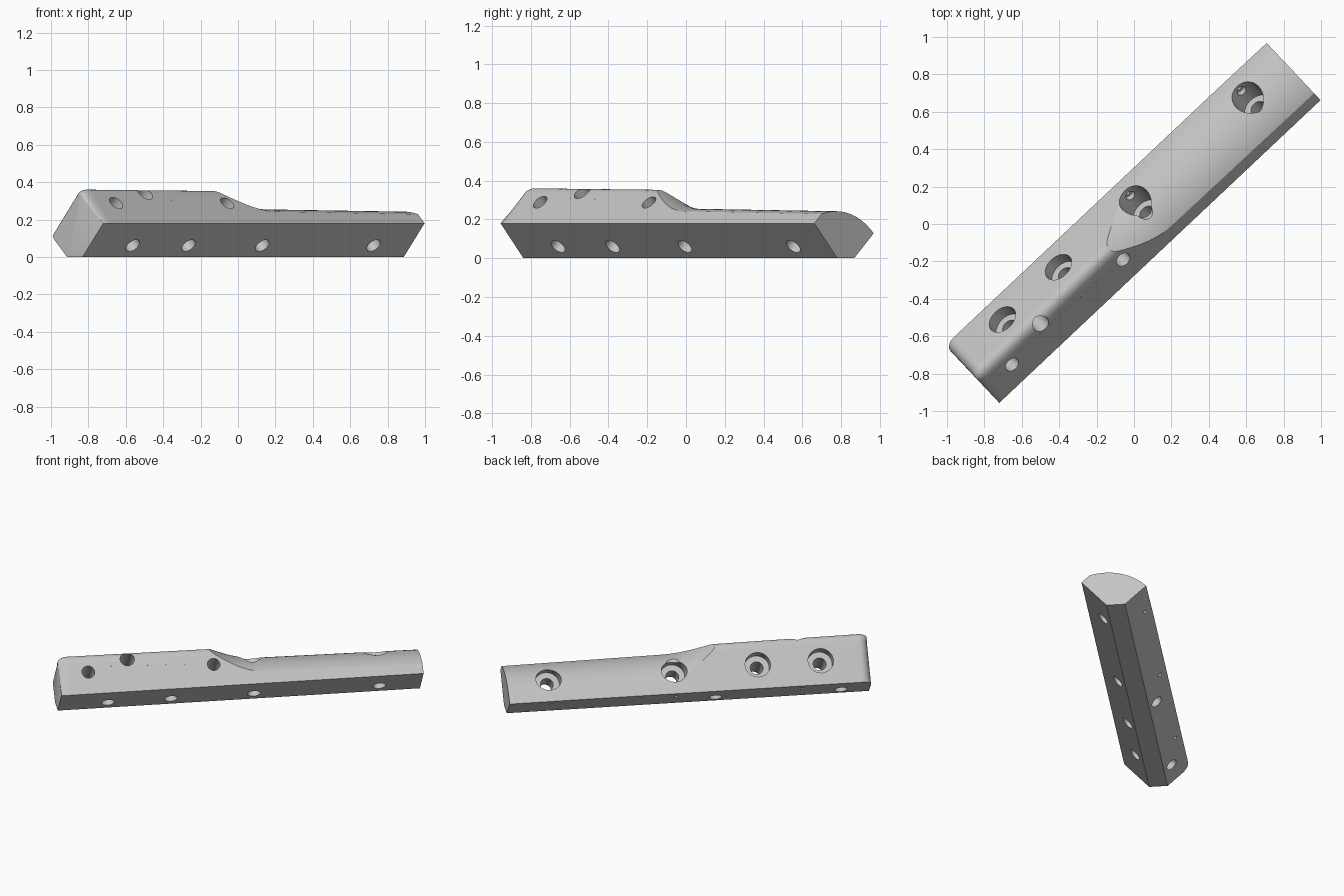
import bpy, bmesh, math
from mathutils import Vector, Matrix

cube = bpy.data.objects.get("Cube")
if cube:
    bpy.data.objects.remove(cube, do_unlink=True)

grey = bpy.data.materials.new("light_grey")
grey.use_nodes = True
colour = (0.55, 0.55, 0.55, 1)
grey.diffuse_color = colour
grey.node_tree.nodes["Principled BSDF"].inputs["Base Color"].default_value = colour

HALF = 1.18      # half length of the bar
ROUND = 0.06     # rounding of the upper end edge


def loft(name, rings):
    """Solid through a list of equal-sized closed rings."""
    bm = bmesh.new()
    rows = [[bm.verts.new(p) for p in ring] for ring in rings]
    n = len(rows[0])
    for a, b in zip(rows, rows[1:]):
        for i in range(n):
            j = (i + 1) % n
            bm.faces.new((a[i], a[j], b[j], b[i]))
    bm.faces.new(rows[0])
    bm.faces.new(rows[-1])
    bmesh.ops.recalc_face_normals(bm, faces=bm.faces)
    mesh = bpy.data.meshes.new(name)
    bm.to_mesh(mesh)
    bm.free()
    mesh.materials.append(grey)
    ob = bpy.data.objects.new(name, mesh)
    bpy.context.collection.objects.link(ob)
    return ob


def body_ring(x):
    """Cross-section: narrow base, flared sides, rounded ridge."""
    t = x + HALF
    d = ROUND - math.sqrt(ROUND ** 2 - (ROUND - t) ** 2) if t < ROUND else 0
    pts = [(-0.04, 0), (0.08, 0), (0.22 - 0.73 * d, 0.13 - 0.68 * d)]
    a, b, c = Vector((0.04, 0.328)), Vector((-0.01, 0.383)), Vector((-0.06, 0.33))
    for i in range(13):
        w = i / 12
        p = a * (1 - w) ** 2 + b * 2 * w * (1 - w) + c * w ** 2
        p += d * ((1 - w) * Vector((-0.74, -0.67)) + w * Vector((0.36, -0.35)))
        pts.append((p.x, p.y - 0.008 * (x + 0.6)))
    pts.append((-0.202, 0.18))
    return [(x, y, z) for y, z in pts]


# Main bar, with a rounded upper edge at one end
stations = [-HALF + ROUND * (1 - math.cos(math.pi / 2 * i / 7)) for i in range(8)]
bar = loft("grip_bar", [body_ring(x) for x in stations + [HALF]])


def cut(cutter):
    cutter.hide_render = True
    mod = bar.modifiers.new("cut", 'BOOLEAN')
    mod.operation = 'DIFFERENCE'
    mod.solver = 'EXACT'
    mod.object = cutter
    bpy.context.view_layer.objects.active = bar
    bpy.ops.object.modifier_apply(modifier=mod.name)
    bpy.data.objects.remove(cutter, do_unlink=True)


def low_ring(x):
    """Shallow arched floor of the lowered half, with a concave ramp."""
    rise = 0.88 * max(0, 0.14 - x) ** 2
    base = -0.1135 - 0.012 * x + rise
    ys = [-0.3 + 0.6 * i / 30 for i in range(31)]
    pts = [(x, y, base + math.sqrt(0.37 ** 2 - (y + 0.05) ** 2)) for y in ys]
    return pts + [(x, 0.3, 0.9), (x, -0.3, 0.9)]


# Lowered half
ramp = [-0.5 + 0.64 * i / 24 for i in range(25)]
cut(loft("low_cutter", [low_ring(x) for x in ramp + [1.3]]))


def bore(x, start, direction, profile):
    """Stepped round hole; profile is (distance, radius) along the axis."""
    d = Vector((0, *direction)).normalized()
    side = Vector((1, 0, 0)).cross(d)
    o = Vector((x, *start))
    rings = []
    for t, r in profile:
        angles = [2 * math.pi * k / 32 for k in range(32)]
        rings.append([o + d * t + r * (Vector((math.cos(a), 0, 0)) + side * math.sin(a))
                      for a in angles])
    cut(loft("bore_cutter", rings))


# Counterbored through holes
for x, floor in ((-0.862, 0.2), (-0.452, 0.2), (0.09, 0.12), (0.907, 0.12)):
    bore(x, (-0.09, 0.065), (0.735, 0.678),
         [(-0.1, 0.042), (floor, 0.042), (floor, 0.082), (0.45, 0.082)])

# Plain cross holes
for x in (-0.99, -0.173):
    bore(x, (0.127, 0.044), (-0.68, 0.733), [(-0.1, 0.041), (0.5, 0.041)])

# Stepped pin holes
for x in (-0.729, 0.09, 0.907):
    bore(x, (0.18, 0.093), (-0.68, 0.733),
         [(-0.1, 0.013), (0.05, 0.013), (0.05, 0.027), (0.11, 0.027),
          (0.11, 0.046), (0.5, 0.046)])

# Turn the bar diagonally and smooth the curved faces
bar.data.transform(Matrix.Rotation(math.radians(43.3), 4, 'Z'))
for ob in bpy.context.selected_objects:
    ob.select_set(False)
bar.select_set(True)
bpy.context.view_layer.objects.active = bar
bpy.ops.object.shade_smooth_by_angle(angle=math.radians(25))
